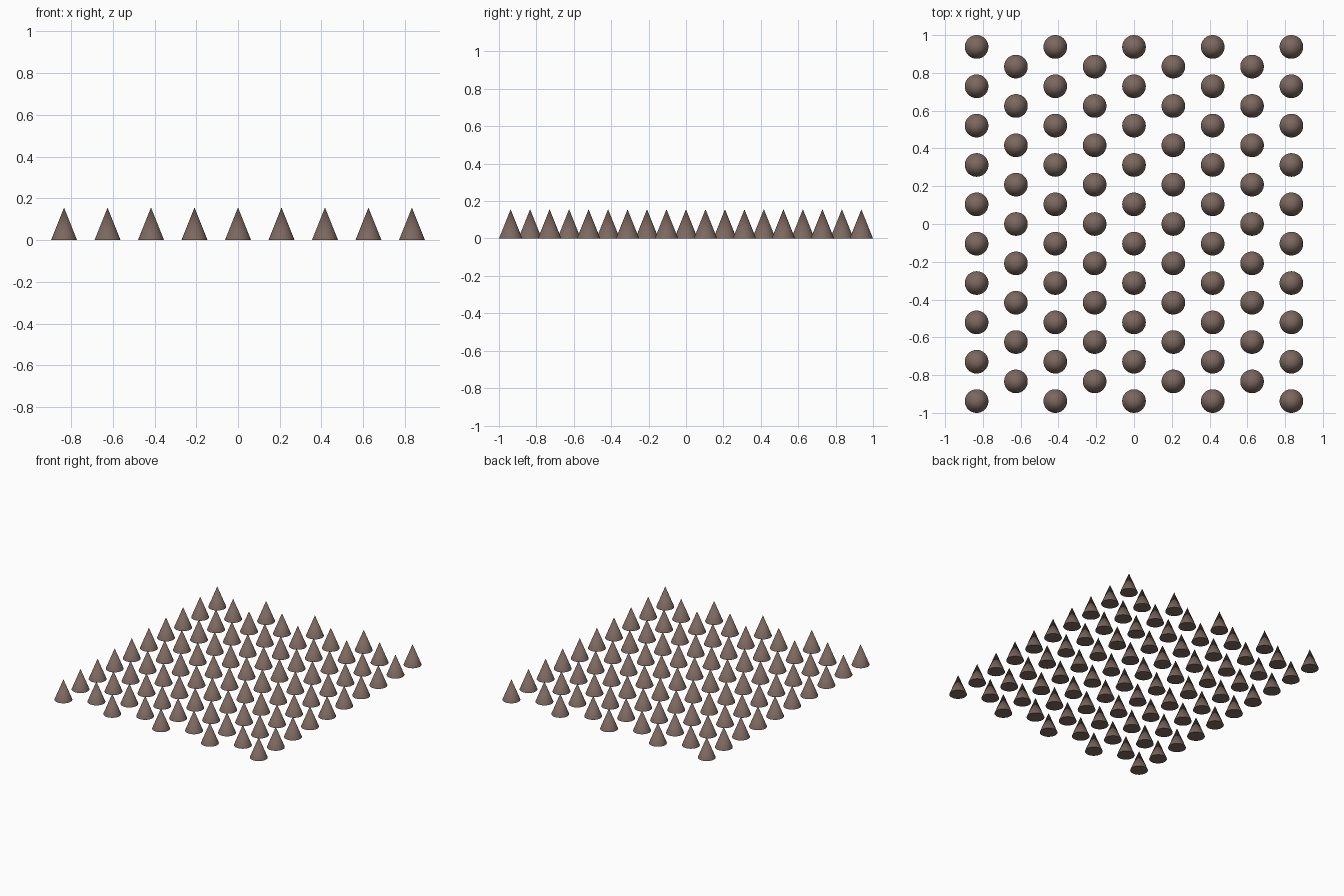
import bpy
import bmesh

if "Cube" in bpy.data.objects:
    bpy.data.objects.remove(bpy.data.objects["Cube"])

SPACING = 2 / 9.6          # distance between neighbouring spikes
RADIUS = 0.3 * SPACING
HEIGHT = 0.75 * SPACING

brown = bpy.data.materials.new("dull brown")
brown.diffuse_color = (0.20, 0.138, 0.115, 1)
brown.use_nodes = True
brown.node_tree.nodes["Principled BSDF"].inputs["Base Color"].default_value = brown.diffuse_color

# One closed cone shared by every spike, standing on z = 0
mesh = bpy.data.meshes.new("spike")
bm = bmesh.new()
bmesh.ops.create_cone(bm, cap_ends=True, segments=48, radius1=RADIUS, radius2=0, depth=HEIGHT)
bmesh.ops.translate(bm, verts=bm.verts, vec=(0, 0, HEIGHT / 2))
bm.normal_update()
for face in bm.faces:
    face.smooth = face.normal.z > -0.5      # smooth sides, flat base
for edge in bm.edges:
    edge.smooth = all(f.smooth for f in edge.link_faces)
bm.to_mesh(mesh)
bm.free()
mesh.materials.append(brown)

# Staggered field: columns of ten and nine alternate
for col in range(9):
    rows = 10 - col % 2
    for row in range(rows):
        spike = bpy.data.objects.new(f"spike_{col + 1}_{row + 1}", mesh)
        spike.location = ((col - 4) * SPACING, (row - (rows - 1) / 2) * SPACING, 0)
        bpy.context.collection.objects.link(spike)
